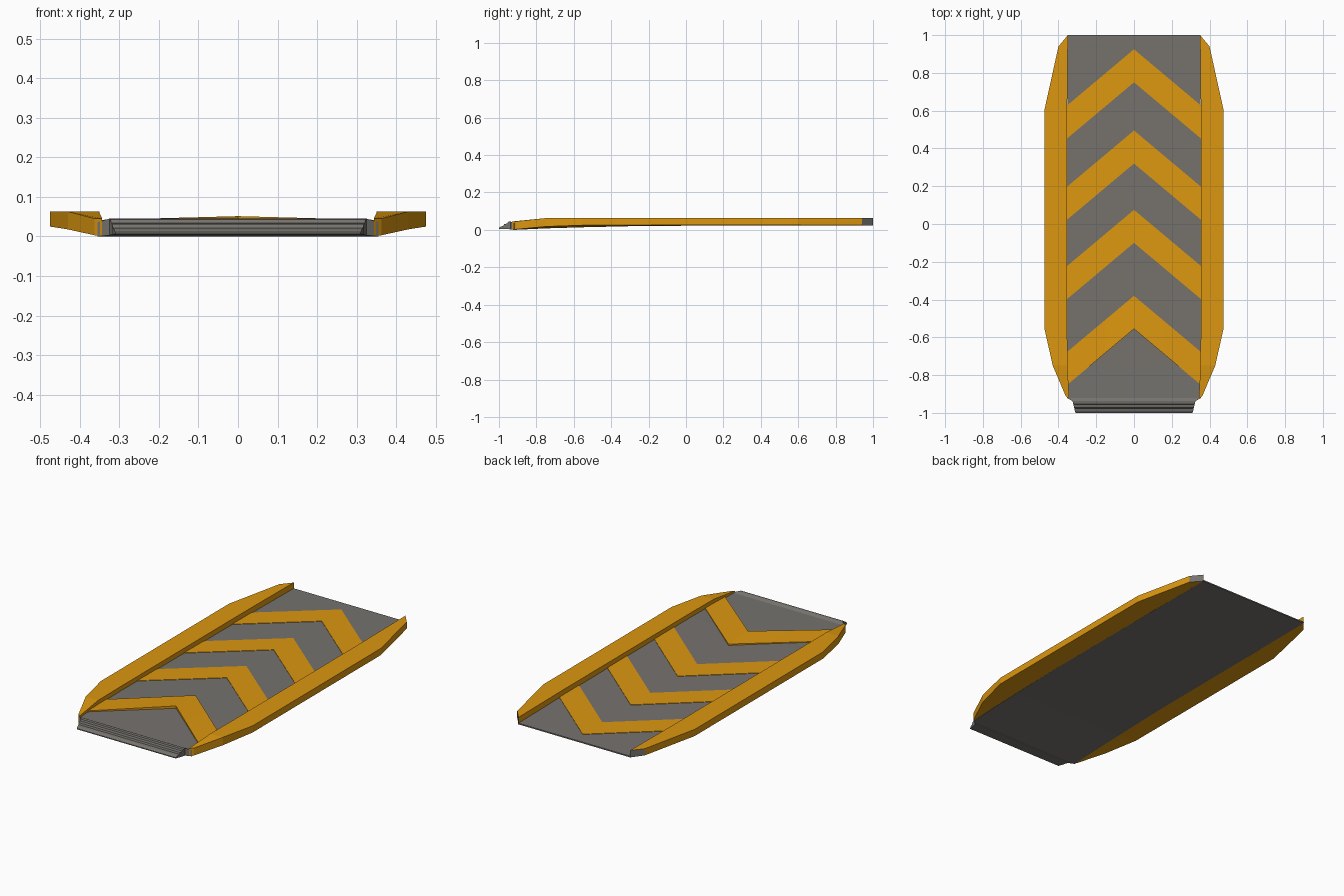
import bpy, bmesh

if "Cube" in bpy.data.objects:
    bpy.data.objects.remove(bpy.data.objects["Cube"])


def material(name, color):
    m = bpy.data.materials.new(name)
    m.diffuse_color = color
    m.use_nodes = True
    m.node_tree.nodes["Principled BSDF"].inputs["Base Color"].default_value = m.diffuse_color
    return m


YELLOW = material("safety_yellow", (0.72, 0.31, 0.005, 1))
GREY = material("dark_grey", (0.18, 0.17, 0.155, 1))


def loft(name, sections, mats, cap_mat=0):
    """Join equal-length closed sections; the first cap may use another material."""
    bm = bmesh.new()
    rings = [[bm.verts.new(p) for p in s] for s in sections]
    n = len(rings[0])
    for a, b in zip(rings, rings[1:]):
        for i in range(n):
            j = (i + 1) % n
            bm.faces.new((a[i], a[j], b[j], b[i]))
    bm.faces.new(rings[0]).material_index = cap_mat
    bm.faces.new(rings[-1])
    bmesh.ops.recalc_face_normals(bm, faces=bm.faces)
    me = bpy.data.meshes.new(name)
    bm.to_mesh(me)
    bm.free()
    for m in mats:
        me.materials.append(m)
    ob = bpy.data.objects.new(name, me)
    bpy.context.collection.objects.link(ob)
    return ob


# Deck with stepped front lip: y, half width, top z, bottom z
deck = [(1.0, .352, .030, .023), (-.2, .356, .036, .022),
        (-.55, .356, .038, .014), (-.75, .356, .037, .008),
        (-.92, .355, .036, .0), (-.938, .325, .045, .003),
        (-.952, .322, .043, .004), (-.956, .320, .034, .004),
        (-.972, .318, .031, .005), (-.976, .316, .022, .005),
        (-.990, .313, .018, .006), (-1.0, .31, .011, .006)]
loft("ramp_deck",
     [[(-w, y, b), (w, y, b), (w, y, t), (-w, y, t)] for y, w, t, b in deck],
     [GREY])

# Side rail: inner x, y, outer x, y, top z, inner bottom z, outer bottom z
rail = [(.350, 1.0, .400, .94, .063, .023, .025),
        (.354, .60, .475, .60, .063, .023, .025),
        (.354, -.20, .475, -.20, .063, .022, .025),
        (.354, -.55, .475, -.55, .063, .015, .025),
        (.352, -.75, .430, -.75, .063, .009, .018),
        (.343, -.93, .362, -.91, .045, .001, .003)]
side = loft("side_rails",
            [[(xi, yi, bi), (xo, yo, bo), (xo, yo, t), (xi, yi, t)]
             for xi, yi, xo, yo, t, bi, bo in rail],
            [YELLOW, GREY], 1)
side.modifiers.new("mirror", 'MIRROR')


def deck_z(y):
    return .030 + (1 - y) * .005


# Chevron plates lying on the deck; the front one is lifted at its point
W, DROP, BAND = .355, .298, .175
for k, apex in enumerate((-.38, .075, .495, .925)):
    lift = .011 if k == 0 else 0
    sections = []
    for x in (-W, -.15, 0, .15, W):
        f = abs(x) / W
        y1 = apex - DROP * f
        y0 = y1 - BAND
        up = .0025 + lift * max(0, 1 - f)
        sections.append([(x, y0, deck_z(y0) - .003), (x, y1, deck_z(y1) - .003),
                         (x, y1, deck_z(y1) + .0025 + (up - .0025) * .5),
                         (x, y0, deck_z(y0) + up)])
    loft("chevron_%d" % (k + 1), sections, [YELLOW])
